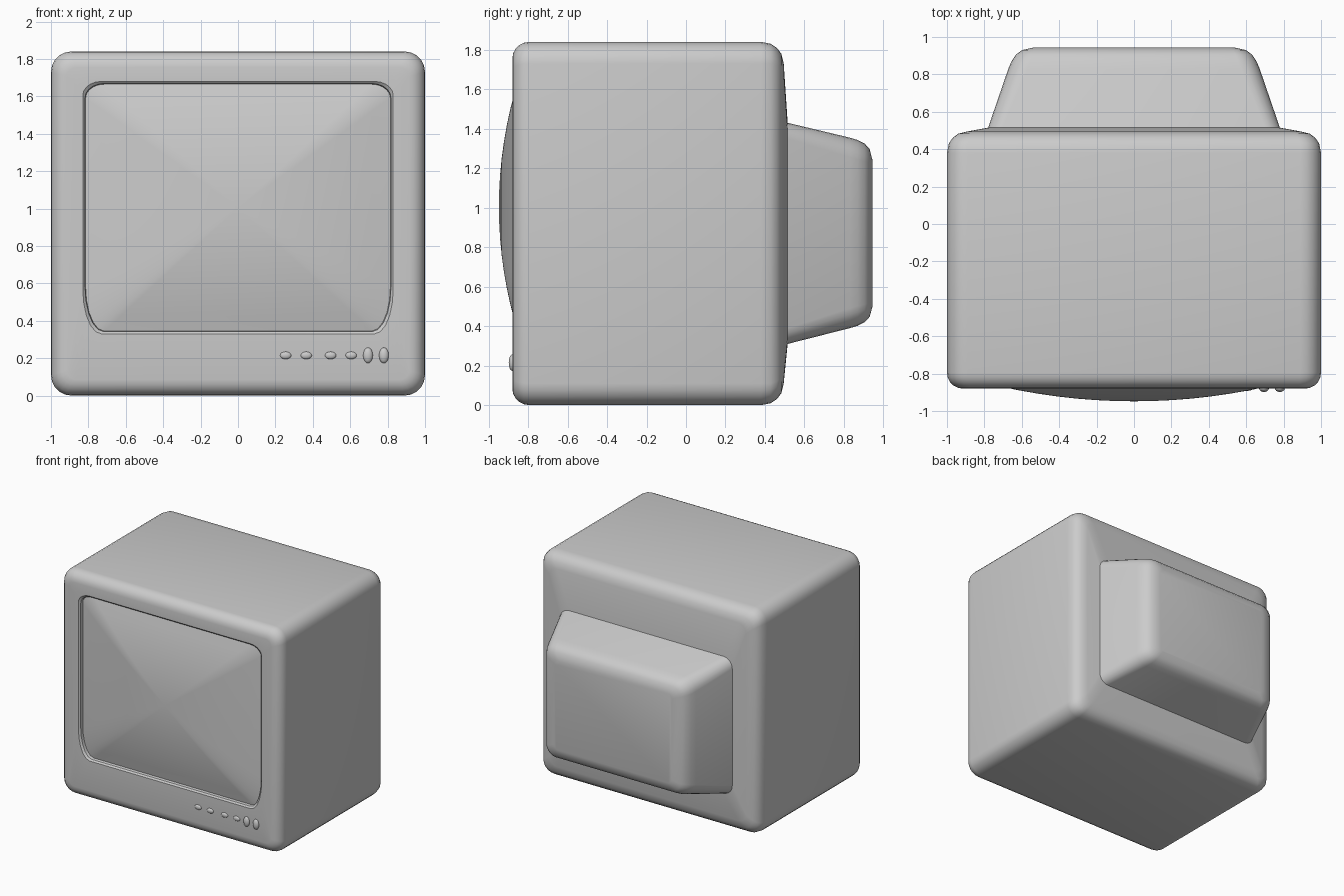
import bpy, bmesh
from math import cos, sin, pi, radians

if "Cube" in bpy.data.objects:
    bpy.data.objects.remove(bpy.data.objects["Cube"])

SEG = 5  # segments per rounded corner


def ring(y, hx, z0, z1, rx, rz_top, rz_bot=None):
    """Rounded rectangle in the xz plane, counter-clockwise seen from the front."""
    rb = rz_top if rz_bot is None else rz_bot
    pts = []
    corners = [(hx - rx, z1 - rz_top, rz_top, 0), (rx - hx, z1 - rz_top, rz_top, 1),
               (rx - hx, z0 + rb, rb, 2), (hx - rx, z0 + rb, rb, 3)]
    for cx, cz, rz, q in corners:
        for i in range(SEG + 1):
            a = (q + i / SEG) * pi / 2
            pts.append((cx + rx * cos(a), y, cz + rz * sin(a)))
    return pts


def finish(bm, name):
    me = bpy.data.meshes.new(name)
    bm.to_mesh(me)
    bm.free()
    ob = bpy.data.objects.new(name, me)
    bpy.context.collection.objects.link(ob)
    bpy.ops.object.select_all(action='DESELECT')
    ob.select_set(True)
    bpy.context.view_layer.objects.active = ob
    bpy.ops.object.shade_smooth_by_angle(angle=radians(35))
    return ob


def loft(name, rings, tip=None, cap_back=False):
    """Skin a list of rings; optional centre point in front and cap at the back."""
    bm = bmesh.new()
    loops = [[bm.verts.new(p) for p in r] for r in rings]
    n = len(loops[0])
    for a, b in zip(loops, loops[1:]):
        for i in range(n):
            j = (i + 1) % n
            bm.faces.new((a[i], b[i], b[j], a[j]))
    if tip:
        t = bm.verts.new(tip)
        for i in range(n):
            bm.faces.new((t, loops[0][i], loops[0][(i + 1) % n]))
    if cap_back:
        bm.faces.new(loops[-1][::-1])
    return finish(bm, name)


def shell(y, inset, r):
    return ring(y, 1 - inset, inset, 1.84 - inset, r, r)


def opening(y, inset):
    return ring(y, 0.83 - inset, 0.33 + inset, 1.68 - inset, 0.1, 0.075, 0.24)


# Cabinet: recess lip, front frame, rounded shell and gently sloped back
R = 0.085
front = [shell(-0.88 + R * (1 - sin(a)), R * (1 - cos(a)), 0.11 - 0.06 * (1 - cos(a)))
         for a in [pi / 2 * (1 - i / 5) for i in range(6)]]
back = [shell(0.38, 0, 0.11), shell(0.43, 0.01, 0.10), shell(0.46, 0.03, 0.09),
        shell(0.483, 0.06, 0.08), shell(0.495, 0.11, 0.07)]
base = ring(0.515, 0.78, 0.31, 1.43, 0.08, 0.08)
loft("cabinet", [opening(-0.845, 0.015), opening(-0.868, 0.012), opening(-0.88, 0)]
     + front + back + [base])

# Bulging picture tube glass
border = opening(-0.845, 0.015)
CZ, PEAK, DROP = 1.005, -0.948, 0.103
glass = [[(x * s, PEAK + DROP * s * s, CZ + (z - CZ) * s) for x, _, z in border]
         for s in [i / 8 for i in range(1, 9)]]
loft("screen", glass, tip=(0, PEAK, CZ))

# Tapered rear housing
loft("rear_housing", [
    base,
    ring(0.83, 0.672, 0.39, 1.355, 0.10, 0.10),
    ring(0.87, 0.655, 0.402, 1.343, 0.10, 0.10),
    ring(0.905, 0.632, 0.42, 1.325, 0.09, 0.09),
    ring(0.93, 0.598, 0.447, 1.297, 0.07, 0.07),
    ring(0.945, 0.53, 0.50, 1.24, 0.04, 0.04)], cap_back=True)

# Control buttons and knobs
controls = [(x, 0.03, 0.02, 0.012) for x in (0.255, 0.365, 0.495, 0.605)]
controls += [(x, 0.026, 0.042, 0.018) for x in (0.695, 0.78)]
for k, (x, rx, rz, ry) in enumerate(controls):
    bm = bmesh.new()
    bmesh.ops.create_uvsphere(bm, u_segments=16, v_segments=8, radius=1)
    for v in bm.verts:
        v.co = (x + v.co.x * rx, -0.88 + v.co.y * ry, 0.215 + v.co.z * rz)
    finish(bm, f"{'button' if k < 4 else 'knob'}_{k + 1}")
